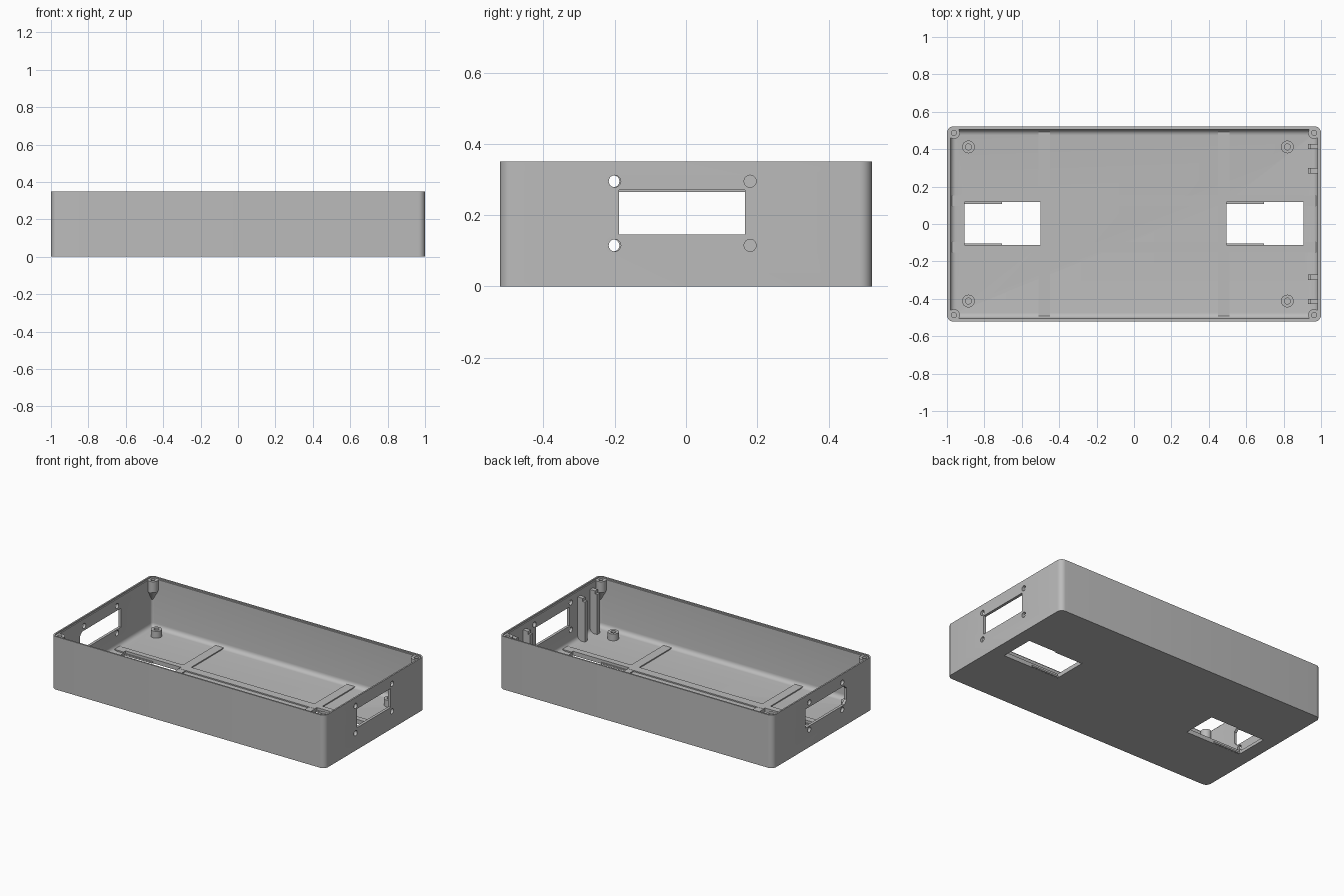
import bpy, bmesh, math
from mathutils import Vector

if "Cube" in bpy.data.objects:
    bpy.data.objects.remove(bpy.data.objects["Cube"], do_unlink=True)

HX, HY, H = 1.0, 0.522, 0.35      # half length, half width, height
WALL, FLOOR, FILLET = 0.018, 0.02, 0.03

grey = bpy.data.materials.new("plain_grey")
grey.use_nodes = True
colour = (0.5, 0.5, 0.5, 1)
grey.diffuse_color = colour
grey.node_tree.nodes["Principled BSDF"].inputs["Base Color"].default_value = colour


def make(name, bm):
    bmesh.ops.recalc_face_normals(bm, faces=bm.faces[:])
    mesh = bpy.data.meshes.new(name)
    bm.to_mesh(mesh)
    bm.free()
    mesh.materials.append(grey)
    ob = bpy.data.objects.new(name, mesh)
    bpy.context.collection.objects.link(ob)
    return ob


def smooth(ob):
    bpy.ops.object.select_all(action='DESELECT')
    bpy.context.view_layer.objects.active = ob
    ob.select_set(True)
    bpy.ops.object.shade_smooth_by_angle(angle=math.radians(35))


def box(name, x0, x1, y0, y1, z0, z1):
    bm = bmesh.new()
    bmesh.ops.create_cube(bm, size=1)
    for v in bm.verts:
        v.co = ((x0 + x1) / 2 + v.co.x * (x1 - x0),
                (y0 + y1) / 2 + v.co.y * (y1 - y0),
                (z0 + z1) / 2 + v.co.z * (z1 - z0))
    return make(name, bm)


def loft(name, rings, closed=False):
    """Bridge equal rings of points; cap the ends or close the loop."""
    bm = bmesh.new()
    loops = [[bm.verts.new(p) for p in ring] for ring in rings]
    n = len(loops[0])
    pairs = list(zip(loops, loops[1:])) + ([(loops[-1], loops[0])] if closed else [])
    for a, b in pairs:
        for i in range(n):
            j = (i + 1) % n
            bm.faces.new((a[i], a[j], b[j], b[i]))
    if not closed:
        bm.faces.new(loops[0])
        bm.faces.new(loops[-1])
    return make(name, bm)


def circle(x, y, z, r, n=24):
    return [(x + r * math.cos(math.tau * i / n), y + r * math.sin(math.tau * i / n), z)
            for i in range(n)]


def rounded(inset, z, steps=6):
    """Rounded rectangle ring, inset from the outside of the case."""
    r = max(0.035 - inset, 0.008)
    pts = []
    for q, (sx, sy) in enumerate([(1, 1), (-1, 1), (-1, -1), (1, -1)]):
        for k in range(steps + 1):
            a = (q + k / steps) * math.pi / 2
            pts.append((sx * (HX - inset - r) + r * math.cos(a),
                        sy * (HY - inset - r) + r * math.sin(a), z))
    return pts


def cut(ob, cutters):
    for c in cutters:
        c.hide_render = True
        mod = ob.modifiers.new("cut", 'BOOLEAN')
        mod.operation, mod.solver, mod.object = 'DIFFERENCE', 'EXACT', c
        bpy.context.view_layer.objects.active = ob
        bpy.ops.object.modifier_apply(modifier=mod.name)
        bpy.data.objects.remove(c, do_unlink=True)


def wall_hole(x, y, z, r=0.017):
    ring = circle(0, 0, 0, r)
    return loft("hole_cutter", [[(x + d, y + p[0], z + p[1]) for p in ring]
                                for d in (-0.06, 0.06)])


# Open tray with stepped rim and rounded inner floor edge
rings = [rounded(0, 0), rounded(0, H), rounded(0.01, H), rounded(0.01, H - 0.008),
         rounded(WALL, H - 0.008)]
for k in range(7):
    a = k / 6 * math.pi / 2
    rings.append(rounded(WALL + FILLET * (1 - math.cos(a)),
                         FLOOR + FILLET * (1 - math.sin(a))))
case = loft("case_shell", rings)

# Raised floor strips, lengthwise and crosswise
strips = []
for s in (-1, 1):
    strips.append(box("long_floor_strip", -HX + WALL / 2, HX - WALL / 2,
                      s * 0.125 - 0.028, s * 0.125 + 0.028, 0.01, 0.028))
    strips.append(box("cross_floor_strip", s * 0.48 - 0.03, s * 0.48 + 0.03,
                      -HY + WALL / 2, HY - WALL / 2, 0.01, 0.027))

# Floor openings, each with a stepped half
openings = [(-0.905, -0.5), (0.495, 0.905)]
for x0, x1 in openings:
    for part in [case] + strips:
        cut(part, [box("opening_cutter", x0, x1, -0.112, 0.117, -0.1, 0.1)])
    for y0, y1 in ((-0.114, -0.104), (0.108, 0.119)):
        box("opening_ledge", x0 - 0.002, x0 + 0.2, y0, y1, 0.001, 0.011)

# Right end wall: rectangular window and four screw holes
cut(case, [box("window_cutter", 0.94, 1.06, -0.188, 0.166, 0.145, 0.27)])
cut(case, [wall_hole(1, y, z) for y in (-0.2, 0.18) for z in (0.115, 0.295)])

# Other end wall: window with clipped corners and four screw holes
y0, y1, z0, z1, c = -0.25, 0.18, 0.14, 0.265, 0.025
outline = [(y0 + c, z0), (y1, z0), (y1, z1), (y0 + c, z1), (y0, z1 - c), (y0, z0 + c)]
cut(case, [loft("window_cutter", [[(x, y, z) for y, z in outline] for x in (-1.06, -0.94)])])
cut(case, [wall_hole(-1, y, z) for y in (-0.204, 0.14) for z in (0.115, 0.295)])
smooth(case)


def tube(name, x, y, z0, z1, r, bore, depth):
    """Round post with a blind bore from the top."""
    return loft(name, [circle(x, y, z0, r), circle(x, y, z1, r),
                       circle(x, y, z1, bore), circle(x, y, z1 - depth, bore)])


# Floor standoffs
for x in (-0.885, 0.82):
    for s in (-1, 1):
        smooth(tube("floor_standoff", x, s * 0.412, 0.01, 0.065, 0.034, 0.016, 0.04))

# Corner screw posts with pointed undersides
for sx in (-1, 1):
    for sy in (-1, 1):
        x, y = sx * 0.963, sy * 0.487
        smooth(tube("corner_post", x, y, 0.27, H - 0.008, 0.032, 0.014, 0.06))
        smooth(loft("corner_post_cone", [circle(x + sx * 0.016, y + sy * 0.016, 0.2, 0.004),
                                         circle(x, y, 0.27, 0.032)]))

# Upright ribs on the right end wall, with a lowered inner edge
for y in (-0.415, -0.285, 0.285, 0.415):
    box("wall_rib", 0.945, HX - WALL / 2, y - 0.014, y + 0.014, 0.015, 0.305)
    box("wall_rib_edge", 0.93, 0.946, y - 0.014, y + 0.014, 0.015, 0.285)
